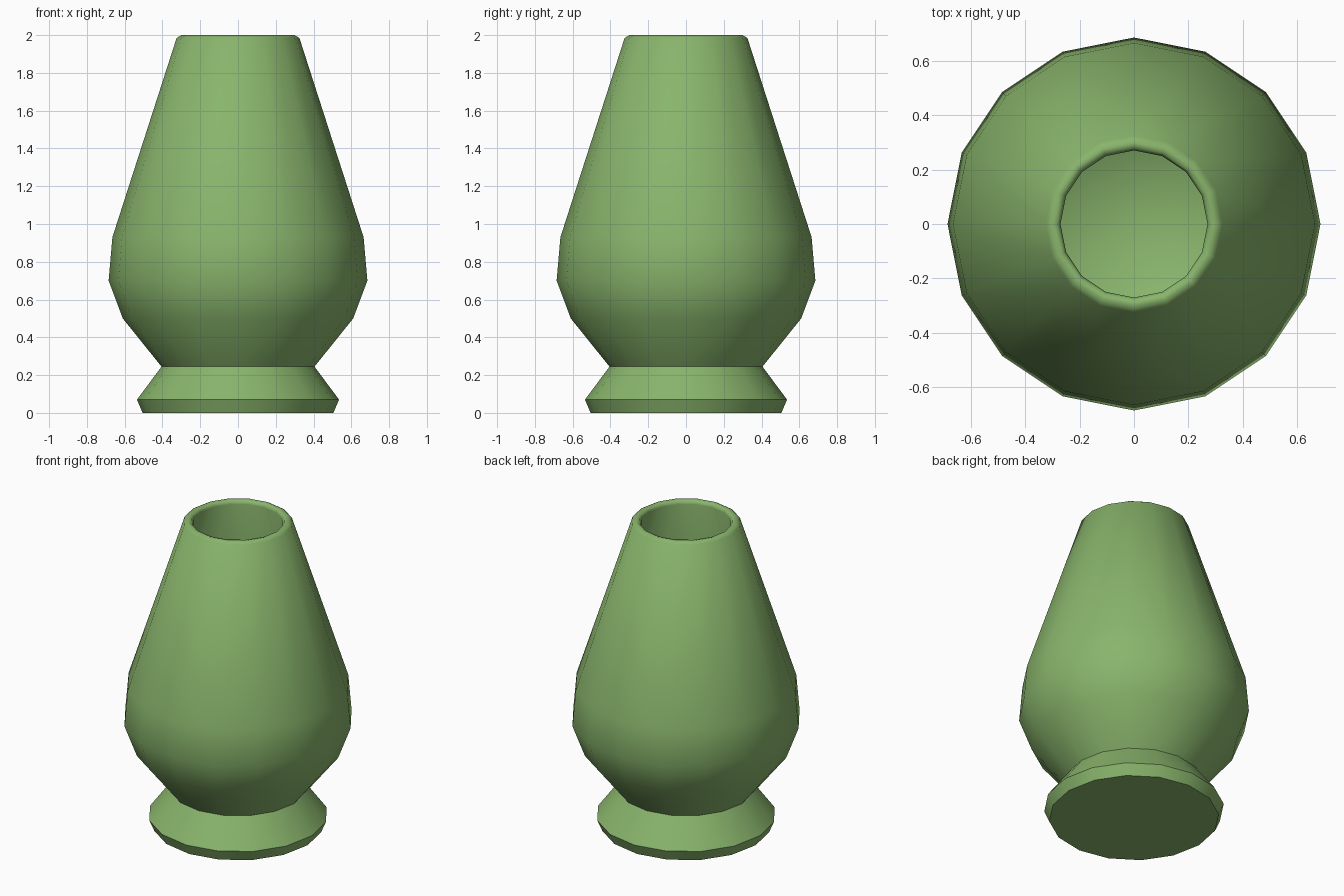
import bpy, bmesh, math

if "Cube" in bpy.data.objects:
    bpy.data.objects.remove(bpy.data.objects["Cube"])

SIDES = 16

# Closed profile (radius, height): underside, foot, body, rim, then inner wall
profile = [
    (0, 0), (0.505, 0), (0.535, 0.07), (0.405, 0.245),
    (0.61, 0.50), (0.685, 0.70), (0.665, 0.93),
    (0.325, 1.985), (0.30, 2.0), (0.28, 1.995), (0.27, 1.975),
    (0.61, 0.92), (0.63, 0.71), (0.565, 0.53), (0.36, 0.28), (0, 0.25),
]

# Vase: the profile turned around z
bm = bmesh.new()
rings = []
for r, z in profile:
    if r == 0:
        rings.append([bm.verts.new((0, 0, z))] * SIDES)
    else:
        rings.append([bm.verts.new((r * math.cos(2 * math.pi * i / SIDES),
                                    r * math.sin(2 * math.pi * i / SIDES), z))
                      for i in range(SIDES)])
for low, high in zip(rings, rings[1:]):
    for i in range(SIDES):
        j = (i + 1) % SIDES
        corners = [low[i], low[j], high[j], high[i]]
        bm.faces.new(list(dict.fromkeys(corners)))
bmesh.ops.recalc_face_normals(bm, faces=bm.faces)
mesh = bpy.data.meshes.new("vase")
bm.to_mesh(mesh)
bm.free()

vase = bpy.data.objects.new("vase", mesh)
bpy.context.collection.objects.link(vase)

# Glaze colour
green = bpy.data.materials.new("leaf green")
green.diffuse_color = (0.25, 0.46, 0.15, 1)
green.use_nodes = True
green.node_tree.nodes["Principled BSDF"].inputs["Base Color"].default_value = green.diffuse_color
mesh.materials.append(green)

# Smooth body, sharp foot and waist
bpy.context.view_layer.objects.active = vase
vase.select_set(True)
bpy.ops.object.shade_smooth_by_angle(angle=math.radians(50))
